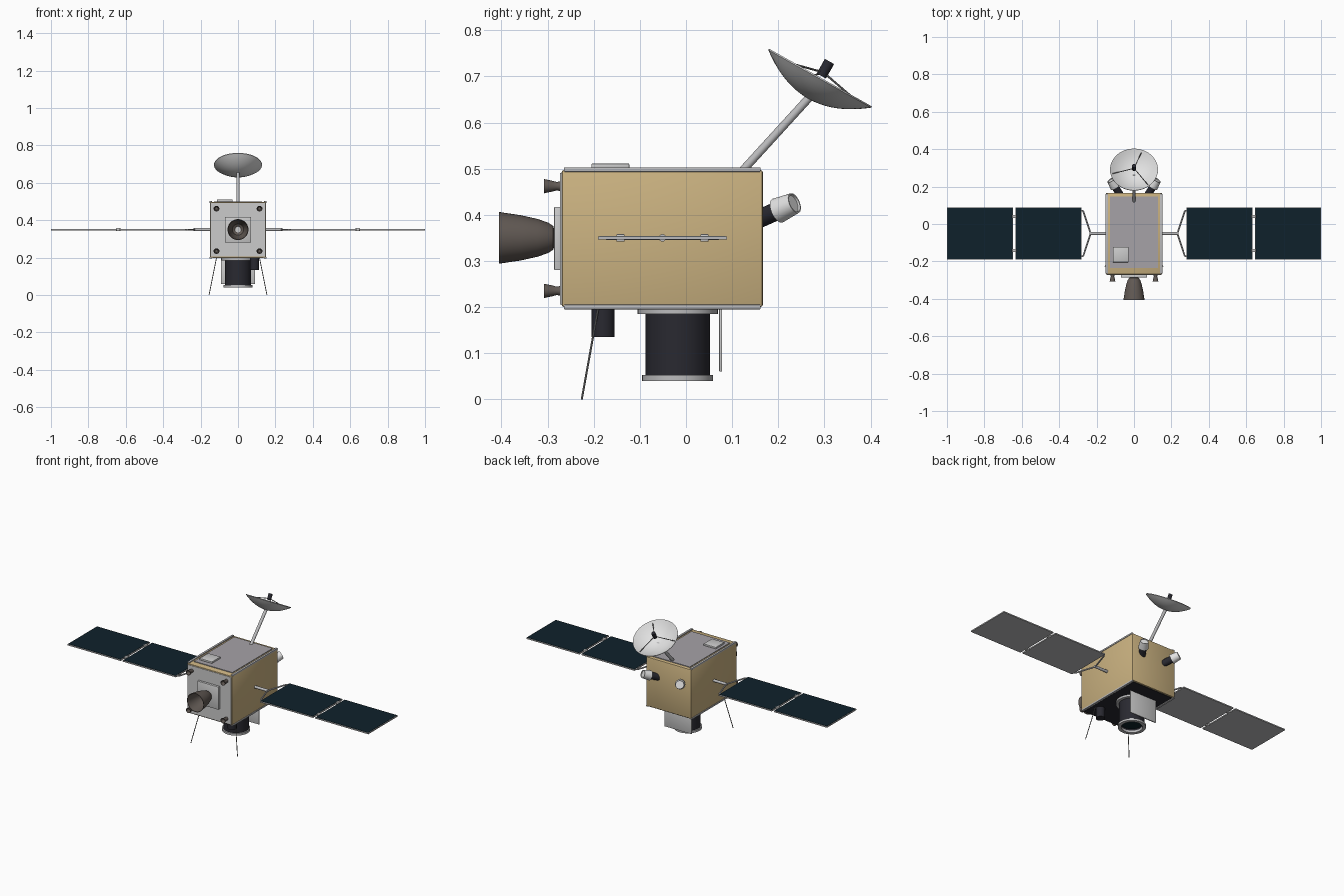
import bpy, bmesh, math
from mathutils import Vector

if "Cube" in bpy.data.objects:
    bpy.data.objects.remove(bpy.data.objects["Cube"])


def material(name, *rgb):
    m = bpy.data.materials.new(name)
    m.diffuse_color = (*rgb, 1)
    m.use_nodes = True
    m.node_tree.nodes["Principled BSDF"].inputs["Base Color"].default_value = m.diffuse_color
    return m


GOLD = material("gold foil", 0.60, 0.45, 0.22)
PANEL = material("radiator grey", 0.38, 0.365, 0.39)
LIGHT = material("light grey", 0.60, 0.60, 0.60)
WHITE = material("white paint", 0.76, 0.76, 0.76)
SILVER = material("silver metal", 0.50, 0.50, 0.51)
ROD = material("dark metal", 0.22, 0.22, 0.22)
DARK = material("black housing", 0.022, 0.022, 0.03)
NOZZLE = material("nozzle brown", 0.12, 0.10, 0.088)
CELL = material("solar cell navy", 0.0045, 0.0155, 0.0245)


def finish(name, bm, mat):
    bmesh.ops.recalc_face_normals(bm, faces=bm.faces[:])
    me = bpy.data.meshes.new(name)
    bm.to_mesh(me)
    bm.free()
    me.materials.append(mat)
    ob = bpy.data.objects.new(name, me)
    bpy.context.collection.objects.link(ob)
    return ob


def box(name, lo, hi, mat, bevel=0.0):
    bm = bmesh.new()
    bmesh.ops.create_cube(bm, size=1)
    for v in bm.verts:
        v.co = [(l + h) / 2 + c * (h - l) for l, h, c in zip(lo, hi, v.co)]
    if bevel:
        bmesh.ops.bevel(bm, geom=bm.edges[:], offset=bevel, segments=2,
                        profile=0.5, affect='EDGES')
    return finish(name, bm, mat)


def lathe(name, profile, origin, axis, mat, sides=32):
    """Revolve (radius, distance) points round an axis."""
    axis = Vector(axis).normalized()
    u = Vector((1, 0, 0)) if abs(axis.x) < 0.9 else Vector((0, 1, 0))
    u = (u - axis * u.dot(axis)).normalized()
    w = axis.cross(u)
    bm = bmesh.new()
    rings = []
    for r, t in profile:
        rings.append([bm.verts.new(Vector(origin) + axis * t + r * (
            u * math.cos(k * math.tau / sides) + w * math.sin(k * math.tau / sides)))
            for k in range(sides)])
    for a, b in zip(rings, rings[1:]):
        for k in range(sides):
            n = (k + 1) % sides
            bm.faces.new((a[k], a[n], b[n], b[k]))
    bmesh.ops.remove_doubles(bm, verts=bm.verts[:], dist=1e-6)
    return finish(name, bm, mat)


def rod(name, a, b, r, mat, r2=None, sides=16):
    d = Vector(b) - Vector(a)
    return lathe(name, [(0, 0), (r, 0), (r if r2 is None else r2, d.length), (0, d.length)],
                 a, d, mat, sides)


# Main body with its panels
box("body", (-0.15, -0.27, 0.2), (0.15, 0.167, 0.497), GOLD, 0.006)
box("top_radiator", (-0.128, -0.235, 0.49), (0.128, 0.147, 0.501), PANEL)
box("bottom_panel", (-0.137, -0.262, 0.197), (0.137, 0.158, 0.21), DARK)
box("front_panel", (-0.146, -0.273, 0.206), (0.146, -0.26, 0.491), LIGHT)
box("top_unit", (-0.112, -0.205, 0.5), (-0.03, -0.123, 0.511), LIGHT, 0.002)
for s in (-1, 1):
    for z in (0.195, 0.493):
        x0, x1 = sorted((s * 0.139, s * 0.152))
        box("edge_rail", (x0, -0.265, z), (x1, 0.162, z + 0.01), SILVER, 0.002)

# Main engine and four small thrusters
box("engine_mount", (-0.07, -0.286, 0.28), (0.07, -0.27, 0.417), LIGHT, 0.002)
bell = [(0.016, 0), (0.026, 0.003), (0.033, 0.014), (0.041, 0.037), (0.049, 0.073), (0.056, 0.12),
        (0.053, 0.12), (0.046, 0.073), (0.038, 0.037), (0.03, 0.014), (0.016, 0.005), (0.016, 0)]
lathe("main_nozzle", bell, (0, -0.285, 0.35), (0, -1, 0), NOZZLE, 40)
jet = [(0, 0), (0.011, 0), (0.009, 0.009), (0.012, 0.02), (0.0155, 0.037),
       (0.0135, 0.037), (0.008, 0.015), (0, 0.015)]
for x in (-0.115, 0.115):
    for z in (0.235, 0.462):
        lathe("thruster", jet, (x, -0.271, z), (0, -1, 0), NOZZLE, 20)

# Camera telescope under the body
CY = -0.018
rod("telescope_flange", (0, CY, 0.2), (0, CY, 0.185), 0.087, SILVER, sides=48)
lathe("telescope_tube", [(0, 0.0), (0.07, 0), (0.07, 0.135), (0.058, 0.135), (0.058, 0.12), (0, 0.12)],
      (0, CY, 0.188), (0, 0, -1), DARK, 48)
lathe("telescope_ring", [(0.058, 0), (0.077, 0), (0.077, 0.013), (0.058, 0.013), (0.058, 0)],
      (0, CY, 0.053), (0, 0, -1), SILVER, 48)
rod("telescope_lens", (0, CY, 0.07), (0, CY, 0.062), 0.0575, CELL, sides=48)
box("sun_shield", (-0.09, 0.072, 0.06), (0.09, 0.078, 0.2), LIGHT, 0.001)
rod("small_camera", (0.088, -0.18, 0.2), (0.088, -0.18, 0.135), 0.025, DARK, sides=24)

# Dish antenna on its boom
AX = Vector((0, 0.489, 0.872)).normalized()
U, V = Vector((1, 0, 0)), AX.cross(Vector((1, 0, 0)))
RIM, DEPTH = 0.128, 0.05
VERTEX = Vector((0, 0.2915, 0.6975)) - AX * DEPTH
steps = [i / 10 for i in range(11)]
dish = [(RIM * q, DEPTH * q * q) for q in steps]
dish += [(RIM * q, DEPTH * q * q - 0.003) for q in reversed(steps)]
lathe("dish", dish, VERTEX, AX, WHITE, 48)
rod("dish_boom", (0, 0.122, 0.495), VERTEX, 0.009, SILVER)
rod("dish_feed", VERTEX + AX * 0.054, VERTEX + AX * 0.09, 0.0115, DARK, sides=16)
for deg in (70, 190, 310):
    a = math.radians(deg)
    foot = VERTEX + (U * math.cos(a) + V * math.sin(a)) * 0.116 + AX * 0.041
    rod("feed_strut", foot, VERTEX + AX * 0.063, 0.0022, ROD, sides=8)

# Parts mirrored left and right
for s in (-1, 1):
    # Star tracker: dark barrel and white open baffle
    d = Vector((s * 0.49, 0.81, 0.36)).normalized()
    base = Vector((s * 0.08, 0.165, 0.394))
    rod("tracker_barrel", base - d * 0.015, base + d * 0.046, 0.02, DARK, sides=24)
    lathe("tracker_baffle", [(0, 0.042), (0.028, 0.042), (0.023, 0.088), (0.02, 0.088), (0.02, 0.083),
                             (0, 0.083)], base, d, WHITE, 24)

    # Whip antenna
    rod("whip_antenna", (s * 0.115, -0.19, 0.2), (s * 0.155, -0.226, 0.0), 0.0022, ROD, sides=8)

    # Solar wing yoke
    Y = -0.051
    rod("wing_axle", (s * 0.145, Y, 0.35), (s * 0.237, Y, 0.35), 0.008, SILVER)
    for e in (-1, 1):
        rod("wing_yoke", (s * 0.232, Y, 0.35), (s * 0.272, Y + e * 0.122, 0.35), 0.0045, SILVER, sides=8)
        rod("yoke_end", (s * 0.272, Y + e * 0.122, 0.35), (s * 0.284, Y + e * 0.122, 0.35),
            0.0045, SILVER, sides=8)

    # Two solar panels with cells on top
    for a, b in ((0.28, 0.633), (0.647, 1.0)):
        x0, x1 = sorted((s * a, s * b))
        box("solar_panel", (x0, -0.191, 0.346), (x1, 0.089, 0.353), SILVER)
        box("solar_cells", (x0 + 0.003, -0.188, 0.352), (x1 - 0.003, 0.086, 0.3545), CELL)

    # Hinges between the panels
    for y in (Y - 0.091, Y + 0.091):
        box("panel_hinge", (s * 0.64 - 0.011, y - 0.009, 0.342),
            (s * 0.64 + 0.011, y + 0.009, 0.358), LIGHT, 0.002)

# Smooth the round parts, keep hard edges
bpy.ops.object.select_all(action='DESELECT')
for ob in bpy.context.scene.objects:
    ob.select_set(True)
    bpy.context.view_layer.objects.active = ob
bpy.ops.object.shade_smooth_by_angle(angle=math.radians(35))
